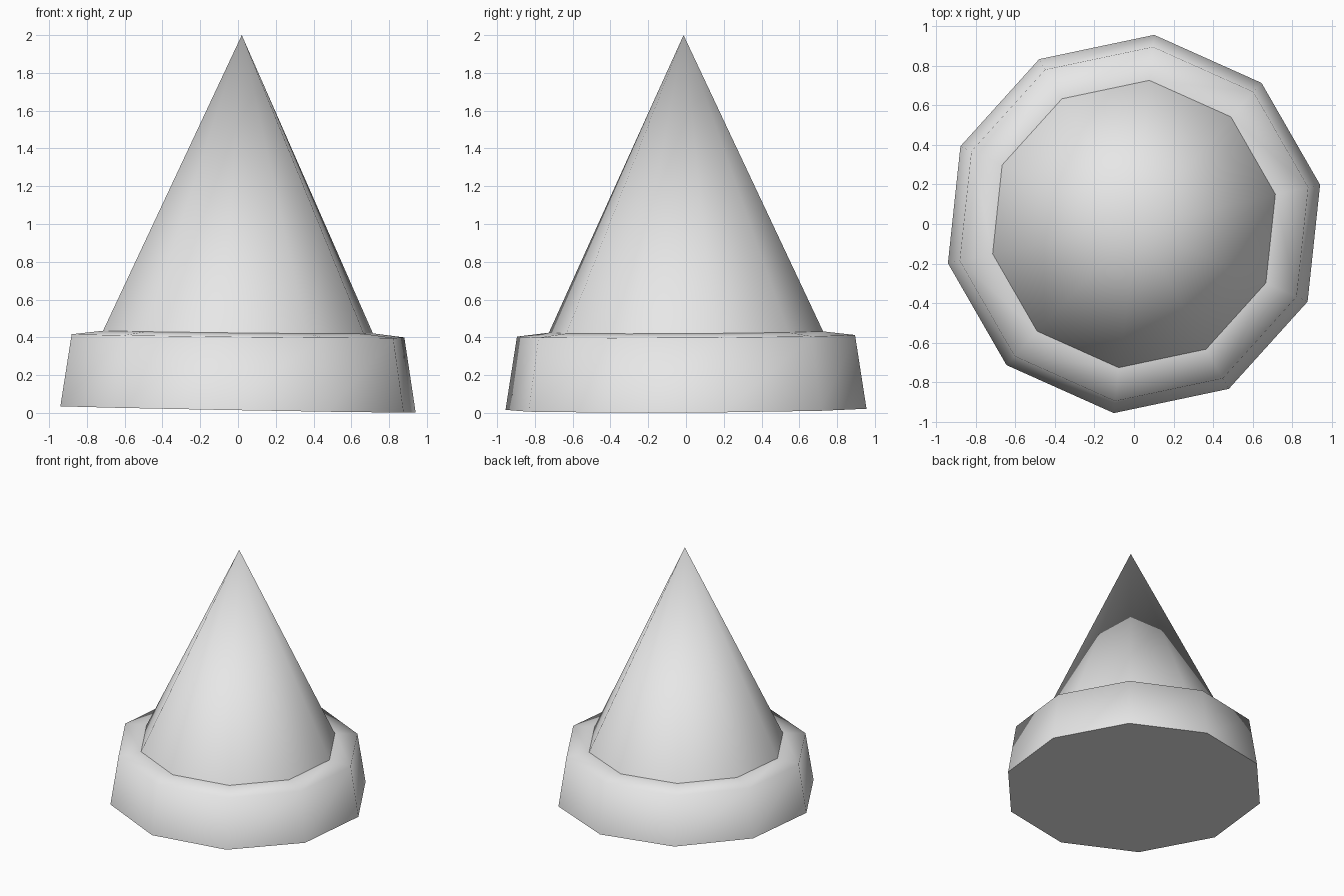
import bpy
import bmesh
from math import cos, sin, radians, tau

SIDES = 10
TURN = radians(11.9)

cube = bpy.data.objects.get("Cube")
if cube:
    bpy.data.objects.remove(cube, do_unlink=True)

grey = bpy.data.materials.new("plain_grey")
grey.use_nodes = True
grey.diffuse_color = (0.8, 0.8, 0.8, 1)
grey.node_tree.nodes["Principled BSDF"].inputs["Base Color"].default_value = (0.8, 0.8, 0.8, 1)


def ring(bm, radius, height, tilt_x, tilt_y):
    """Ring of vertices on a slightly tilted plane."""
    verts = []
    for i in range(SIDES):
        a = TURN + tau * i / SIDES
        x, y = radius * cos(a), radius * sin(a)
        verts.append(bm.verts.new((x, y, height + tilt_x * x + tilt_y * y)))
    return verts


def bridge(bm, low, high):
    for i in range(SIDES):
        j = (i + 1) % SIDES
        bm.faces.new((low[i], low[j], high[j], high[i])).smooth = True


def finish(bm, name):
    mesh = bpy.data.meshes.new(name)
    bm.to_mesh(mesh)
    bm.free()
    mesh.materials.append(grey)
    obj = bpy.data.objects.new(name, mesh)
    bpy.context.collection.objects.link(obj)
    return obj


# Base band: leaning wall, rounded-looking shoulder and flat underside
bm = bmesh.new()
bottom = ring(bm, 0.961, 0.019, -0.018, 0.005)
shoulder = ring(bm, 0.9, 0.408, -0.011, 0.006)
inner = ring(bm, 0.73, 0.428, -0.011, 0.006)
bridge(bm, bottom, shoulder)
bridge(bm, shoulder, inner)
underside = bm.faces.new(bottom[::-1])
for edge in underside.edges:
    edge.smooth = False
finish(bm, "base_band")

# Pointed cone with shared smooth tip
bm = bmesh.new()
foot = ring(bm, 0.73, 0.428, -0.011, 0.006)
tip = bm.verts.new((0.02, -0.013, 2))
for i in range(SIDES):
    bm.faces.new((foot[i], foot[(i + 1) % SIDES], tip)).smooth = True
finish(bm, "cone")
